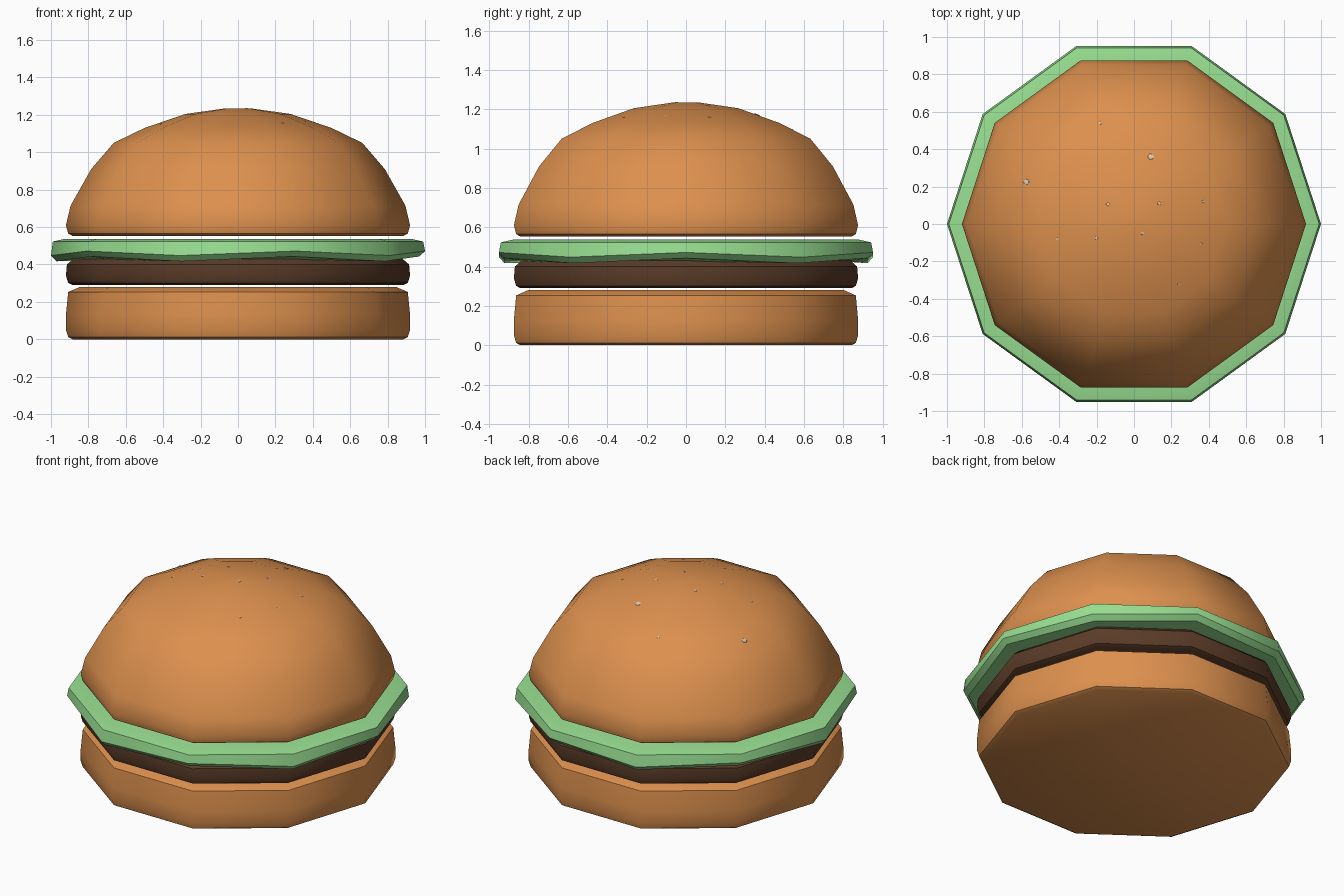
import bpy, bmesh, math
from mathutils import Vector
from mathutils.bvhtree import BVHTree

if "Cube" in bpy.data.objects:
    bpy.data.objects.remove(bpy.data.objects["Cube"])

SIDES = 10


def material(name, rgb):
    m = bpy.data.materials.new(name)
    m.diffuse_color = (*rgb, 1)
    m.use_nodes = True
    m.node_tree.nodes["Principled BSDF"].inputs["Base Color"].default_value = m.diffuse_color
    return m


bun_mat = material("toasted_bun", (0.72, 0.28, 0.076))
patty_mat = material("dark_meat", (0.102, 0.044, 0.021))
leaf_mat = material("leaf_green", (0.314, 0.73, 0.283))
seed_mat = material("pale_seed", (0.73, 0.56, 0.40))


def add_object(name, bm, mat):
    bmesh.ops.recalc_face_normals(bm, faces=bm.faces[:])
    me = bpy.data.meshes.new(name)
    bm.to_mesh(me)
    bm.free()
    ob = bpy.data.objects.new(name, me)
    bpy.context.collection.objects.link(ob)
    me.materials.append(mat)
    bpy.ops.object.select_all(action='DESELECT')
    ob.select_set(True)
    bpy.context.view_layer.objects.active = ob
    bpy.ops.object.shade_smooth_by_angle(angle=math.radians(40))
    return ob


def lathe(name, profile, mat):
    """Ten-sided turned layer; profile rows are (radius, z, wave height)."""
    bm = bmesh.new()
    rings = []
    for r, z, wave in profile:
        ring = []
        for i in range(SIDES):
            a = math.tau * i / SIDES
            ring.append(bm.verts.new((r * math.cos(a), r * math.sin(a), z + wave * (-1) ** i)))
        rings.append(ring)
    for lo, hi in zip(rings, rings[1:]):
        for i in range(SIDES):
            j = (i + 1) % SIDES
            bm.faces.new((lo[i], lo[j], hi[j], hi[i]))
    bm.faces.new(rings[0][::-1])
    bm.faces.new(rings[-1])
    return add_object(name, bm, mat)


# Bottom bun
lathe("bottom_bun", [(0.885, 0, 0), (0.908, 0.012, 0), (0.92, 0.05, 0), (0.92, 0.13, 0),
                     (0.908, 0.253, 0), (0.845, 0.28, 0)], bun_mat)

# Patty
lathe("patty", [(0.885, 0.29, 0), (0.908, 0.302, 0), (0.92, 0.34, 0), (0.915, 0.40, 0),
                (0.88, 0.43, 0)], patty_mat)

# Lettuce with a wavy lower edge
lathe("lettuce", [(0.86, 0.428, 0), (0.97, 0.43, 0.013), (1.0, 0.46, 0.012),
                  (0.99, 0.523, 0), (0.925, 0.537, 0)], leaf_mat)

# Top bun
bun = lathe("top_bun", [(0.885, 0.553, 0), (0.908, 0.565, 0), (0.92, 0.61, 0), (0.895, 0.715, 0),
                        (0.785, 0.91, 0), (0.665, 1.05, 0), (0.50, 1.13, 0),
                        (0.28, 1.205, 0), (0.065, 1.235, 0)], bun_mat)

# Sesame seeds: only their small tips show through the crust
seeds = [(-0.18, 0.54, 0.009), (0.09, 0.36, 0.019), (-0.575, 0.225, 0.018), (-0.14, 0.105, 0.011),
         (0.135, 0.11, 0.011), (0.37, 0.12, 0.009), (-0.41, -0.08, 0.008), (-0.2, -0.075, 0.01),
         (0.045, -0.05, 0.01), (0.36, -0.105, 0.006), (0.24, -0.32, 0.008)]
tree = BVHTree.FromPolygons([v.co for v in bun.data.vertices],
                            [p.vertices[:] for p in bun.data.polygons])
bm = bmesh.new()
for x, y, r in seeds:
    hit, normal, _, _ = tree.ray_cast(Vector((x, y, 3)), Vector((0, 0, -1)))
    if normal.z < 0:
        normal = -normal
    tip = bmesh.ops.create_icosphere(bm, subdivisions=1, radius=r)["verts"]
    rot = normal.to_track_quat('Z', 'Y')
    for v in tip:
        v.co.z *= 0.25
        v.co = hit + rot @ v.co
add_object("sesame_seeds", bm, seed_mat)
